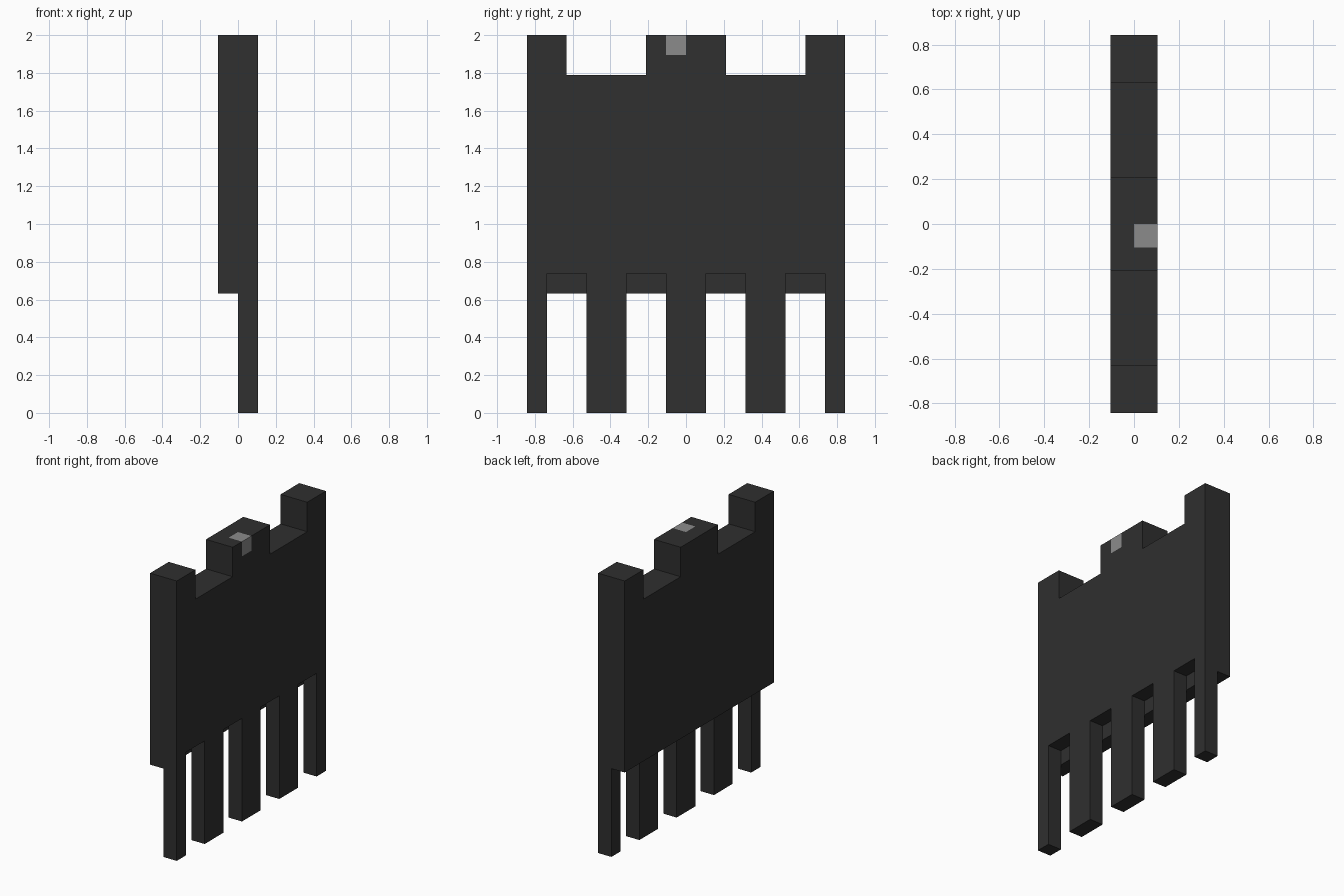
import bpy, bmesh
from mathutils import Vector

cube = bpy.data.objects.get("Cube")
if cube:
    bpy.data.objects.remove(cube, do_unlink=True)

U = 2 / 19          # one module of the design
HALF, TOP = 8, 19   # half width and height in modules


def material(name, value):
    m = bpy.data.materials.new(name)
    m.use_nodes = True
    col = (value, value, value, 1)
    m.diffuse_color = col
    bsdf = m.node_tree.nodes["Principled BSDF"]
    bsdf.inputs["Base Color"].default_value = col
    bsdf.inputs["Roughness"].default_value = 0.9
    return m


def solid(x, y, z):
    """Which modules are filled: x is -1 (rear skin) or 0 (leg side)."""
    if x not in (-1, 0) or not -HALF <= y < HALF or not 0 <= z < TOP:
        return False
    d = abs(y + 0.5)                     # distance from the middle
    if z >= TOP - 2:                     # battlements
        return d < 2 or d > 6
    if x == -1:                          # rear skin ends above the legs
        return z >= 6
    if z < 7:                            # five legs on the other side
        return d < 1 or 3 < d < 5 or d > 7
    return True


def is_patch(x, y, z):
    return (x, y, z) == (0, -1, TOP - 1)


# Wall with battlements and legs as one clean watertight shell
bm = bmesh.new()
for x in (-1, 0):
    for y in range(-HALF, HALF):
        for z in range(TOP):
            if not solid(x, y, z):
                continue
            centre = Vector((x + 0.5, y + 0.5, z + 0.5))
            for axis in range(3):
                for sign in (-1, 1):
                    n = Vector((0, 0, 0))
                    n[axis] = sign
                    if solid(x + int(n.x), y + int(n.y), z + int(n.z)):
                        continue
                    a = Vector((0, 0, 0))
                    a[(axis + 1) % 3] = 0.5
                    b = n.cross(a)
                    mid = centre + n / 2
                    ring = (mid - a - b, mid + a - b, mid + a + b, mid - a + b)
                    face = bm.faces.new([bm.verts.new(p * U) for p in ring])
                    face.material_index = int(is_patch(x, y, z))

# Merge the modules into large flat faces, keeping the painted corner patch
bmesh.ops.remove_doubles(bm, verts=bm.verts, dist=0.001)
bmesh.ops.dissolve_limit(bm, angle_limit=0.01, verts=bm.verts,
                         edges=bm.edges, delimit={'MATERIAL'})
bmesh.ops.recalc_face_normals(bm, faces=bm.faces)

mesh = bpy.data.meshes.new("battlement_wall")
bm.to_mesh(mesh)
bm.free()
mesh.materials.append(material("charcoal", 0.029))
mesh.materials.append(material("light_grey", 0.26))
wall = bpy.data.objects.new("battlement_wall", mesh)
bpy.context.collection.objects.link(wall)
